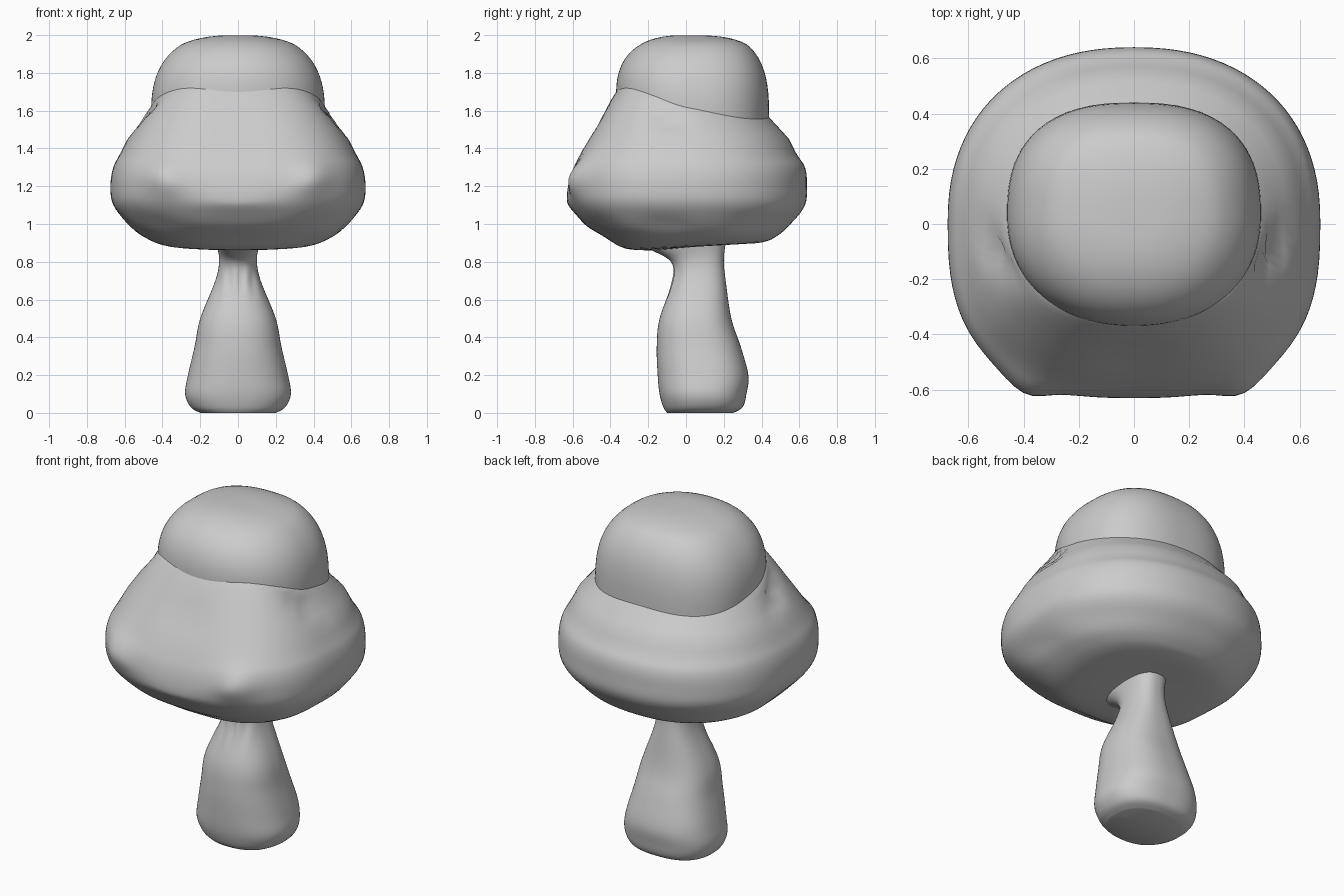
import bpy
import bmesh
from math import cos, sin, pi, exp, copysign
from mathutils import Vector

cube = bpy.data.objects.get("Cube")
if cube:
    bpy.data.objects.remove(cube)

SEGMENTS = 96
STEPS = 5

grey = (0.6, 0.6, 0.6, 1)
clay = bpy.data.materials.new("clay_grey")
clay.use_nodes = True
clay.diffuse_color = grey
clay.node_tree.nodes["Principled BSDF"].inputs["Base Color"].default_value = grey


def bump(value, centre, width):
    return exp(-((value - centre) / width) ** 2)


def spline(points):
    """Smooth curve through every control ring."""
    points = [Vector(p) for p in points]
    padded = [points[0]] + points + [points[-1]]
    curve = []
    for before, start, end, after in zip(padded, padded[1:], padded[2:], padded[3:]):
        leave, arrive = (end - before) / 2, (after - start) / 2
        for step in range(STEPS):
            t = step / STEPS
            ease = t * t * (3 - 2 * t)
            curve.append(start.lerp(end, ease)
                         + leave * t * (1 - t) ** 2
                         - arrive * t * t * (1 - t))
    return curve + [points[-1]]


def loft(name, rings, front_power, back_power, sculpt, close_start=False, close_end=False):
    """Skin rings of height, half width, reach to the front, reach to the back."""
    bm = bmesh.new()
    loops = []
    for height, width, front, back in rings:
        middle, depth = (back - front) / 2, (back + front) / 2
        loop = []
        for i in range(SEGMENTS):
            angle = 2 * pi * i / SEGMENTS
            c, s = cos(angle), sin(angle)
            power = 2 / (back_power if s > 0 else front_power)
            x = copysign(abs(c) ** power, c)
            y = copysign(abs(s) ** power, s)
            backness = (y + 1) / 2
            position = sculpt(x * width, middle + y * depth, height, backness)
            loop.append(bm.verts.new(position))
        loops.append(loop)
    for low, high in zip(loops, loops[1:]):
        for i in range(SEGMENTS):
            j = (i + 1) % SEGMENTS
            bm.faces.new((low[i], low[j], high[j], high[i]))
    if close_start:
        bm.faces.new(loops[0][::-1])
    if close_end:
        bm.faces.new(loops[-1])
    mesh = bpy.data.meshes.new(name)
    bm.to_mesh(mesh)
    bm.free()
    mesh.materials.append(clay)
    mesh.shade_smooth()
    obj = bpy.data.objects.new(name, mesh)
    bpy.context.collection.objects.link(obj)


def lift_underside(z, backness):
    # The underside sits higher at the back than at the front
    return z + backness * bump(z, 0.86, 0.05) / 30


def shoulder_drop(backness):
    # The join of cap and crown falls quickly from the front to the sides
    return sin(backness * pi / 2) / 2


def sculpt_stem(x, y, z, backness):
    # Small vertical folds on the front of the neck
    if backness < 0.5:
        y += sin(x * 100) * bump(z, 0.7, 0.06) / 200
    return (x, y, lift_underside(z, backness))


def sculpt_cap(x, y, z, backness):
    height = z
    # Two rounded front corners, with a lower lip and a hollow between them
    frontness = max(0, 1 - 2 * backness)
    y -= frontness * bump(abs(x), 0.4, 0.1) * bump(height, 1.25, 0.1) / 20
    y += frontness * bump(x, 0, 0.2) * bump(height, 1.5, 0.1) / 50
    z -= frontness * bump(x, 0, 0.3) * bump(height, 1.25, 0.12) / 11
    # Slanting pit beside the crown on each side
    if abs(x) > 0.3:
        x -= copysign(bump(y + height, 1.5, 0.06) * bump(height, 1.6, 0.08) / 25, x)
    # Uneven folds on the underside
    z += sin(9 * x * x + 14 * y) * bump(height, 1, 0.05) / 150
    z -= shoulder_drop(backness) * max(0, height - 1.45)
    return (x, y, lift_underside(z, backness))


def sculpt_crown(x, y, z, backness):
    # The crown reaches further down at the sides and back
    return (x, y, z - shoulder_drop(backness) * max(0, 1.95 - z))


# Stem: broad foot, narrow neck, flared top
stem_rings = spline([
    (0, 0.2, 0.1, 0.25),
    (0.03, 0.25, 0.12, 0.3),
    (0.1, 0.28, 0.14, 0.32),
    (0.2, 0.265, 0.15, 0.33),
    (0.35, 0.23, 0.155, 0.29),
    (0.5, 0.2, 0.14, 0.24),
    (0.7, 0.12, 0.07, 0.21),
    (0.8, 0.1, 0.08, 0.2),
    (0.86, 0.11, 0.18, 0.21),
])
loft("stem", stem_rings, 2.3, 2.5, sculpt_stem, close_start=True)

# Cap: underside, rim and sloping shoulders
cap_rings = spline([
    (0.86, 0.1, 0.17, 0.2),
    (0.87, 0.37, 0.32, 0.4),
    (0.93, 0.5, 0.43, 0.48),
    (1, 0.58, 0.53, 0.56),
    (1.1, 0.66, 0.61, 0.63),
    (1.2, 0.675, 0.63, 0.64),
    (1.3, 0.66, 0.62, 0.63),
    (1.4, 0.61, 0.56, 0.57),
    (1.7, 0.46, 0.37, 0.43),
    (1.74, 0.42, 0.33, 0.4),
])
loft("cap", cap_rings, 2.7, 2.25, sculpt_cap)

# Crown: a dome that is rounder at the front and squarer at the back
crown_rings = []
crown_steps = 4 * STEPS
for step in range(crown_steps):
    rise = sin(pi / 2 * step / crown_steps)
    round_off = (1 - rise ** 2.5) ** (1 / 2.5)
    square_off = (1 - rise ** 3) ** (1 / 3)
    crown_rings.append((1.68 + 0.32 * rise, 0.46 * round_off, 0.37 * round_off, 0.44 * square_off))
loft("crown", crown_rings, 2.2, 2.5, sculpt_crown, close_end=True)
